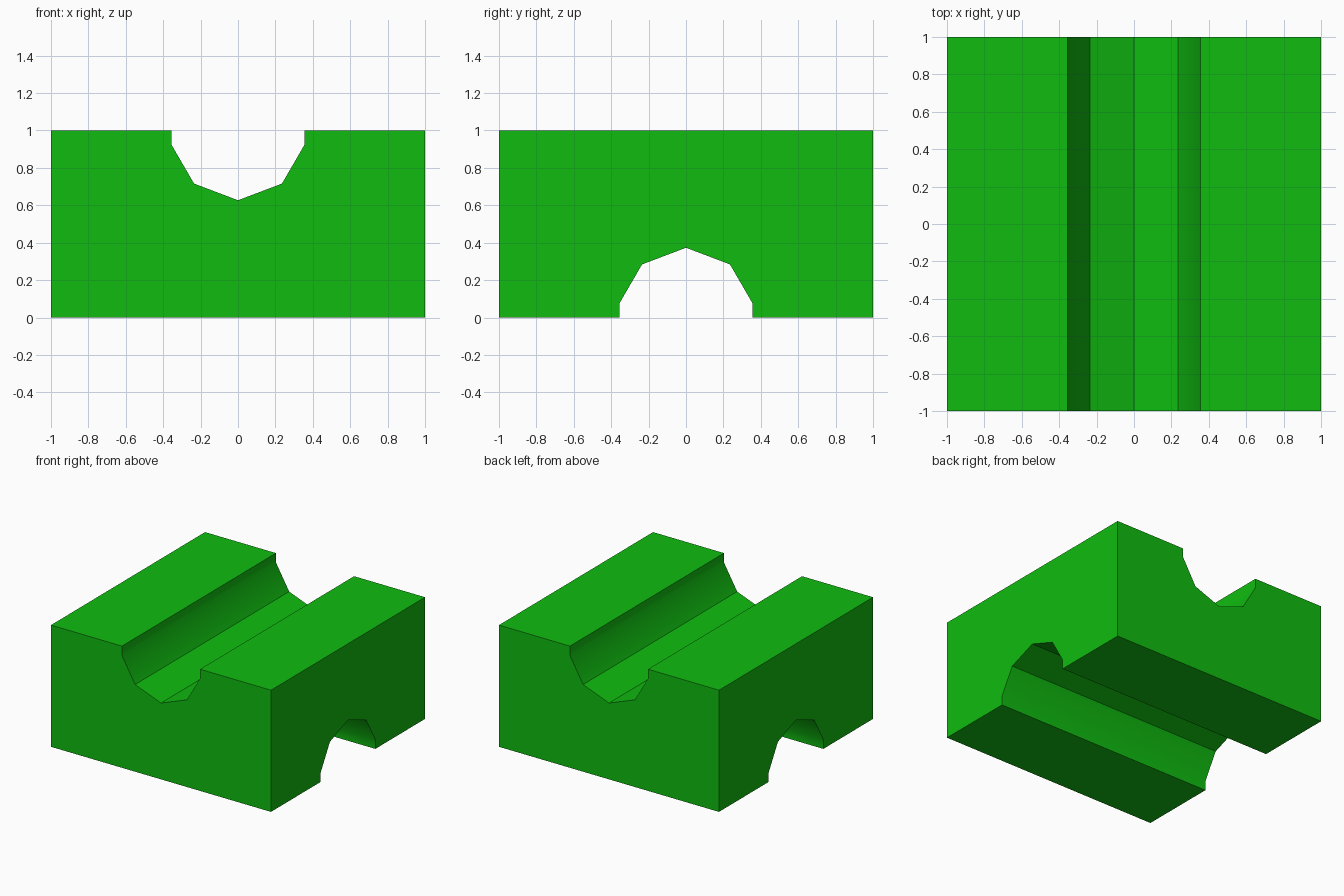
import bpy, bmesh, math
from mathutils import Matrix

if "Cube" in bpy.data.objects:
    bpy.data.objects.remove(bpy.data.objects["Cube"])

# Half of the groove cross-section: (sideways, depth), from rim to deepest point
HALF = [(0.355, -0.2), (0.355, 0.077), (0.235, 0.284), (0.0, 0.373)]
PROFILE = HALF + [(-s, d) for s, d in reversed(HALF[:-1])]


def make_object(name, bm):
    bmesh.ops.recalc_face_normals(bm, faces=bm.faces)
    mesh = bpy.data.meshes.new(name)
    bm.to_mesh(mesh)
    bm.free()
    obj = bpy.data.objects.new(name, mesh)
    bpy.context.collection.objects.link(obj)
    return obj


def groove_cutter(name, matrix):
    """Prism running along x, cutting upward from z = 0, then placed by matrix."""
    bm = bmesh.new()
    face = bm.faces.new([bm.verts.new((-1.2, s, d)) for s, d in PROFILE])
    ext = bmesh.ops.extrude_face_region(bm, geom=[face])
    verts = [v for v in ext["geom"] if isinstance(v, bmesh.types.BMVert)]
    bmesh.ops.translate(bm, verts=verts, vec=(2.4, 0, 0))
    bmesh.ops.transform(bm, matrix=matrix, verts=bm.verts)
    obj = make_object(name, bm)
    obj.hide_render = True
    return obj


# Solid block
bm = bmesh.new()
bmesh.ops.create_cube(bm, size=1, matrix=Matrix.Translation((0, 0, 0.5)) @ Matrix.Diagonal((2, 2, 1, 1)))
block = make_object("grooved_block", bm)

# Bottom groove along x, top groove along y
flip = (Matrix.Translation((0, 0, 1)) @ Matrix.Rotation(math.pi / 2, 4, 'Z')
        @ Matrix.Rotation(math.pi, 4, 'X'))
cutters = [groove_cutter("bottom_groove_cutter", Matrix.Identity(4)),
           groove_cutter("top_groove_cutter", flip)]

bpy.context.view_layer.objects.active = block
block.select_set(True)
for cutter in cutters:
    mod = block.modifiers.new(cutter.name, 'BOOLEAN')
    mod.operation = 'DIFFERENCE'
    mod.solver = 'EXACT'
    mod.object = cutter
    bpy.ops.object.modifier_apply(modifier=mod.name)
    bpy.data.objects.remove(cutter, do_unlink=True)

# Soften only the shallow bends on the groove walls
bpy.ops.object.shade_smooth_by_angle(angle=math.radians(35))

# Green finish
green = bpy.data.materials.new("green")
green.diffuse_color = (0.005, 0.5, 0.005, 1)
green.use_nodes = True
green.node_tree.nodes["Principled BSDF"].inputs["Base Color"].default_value = green.diffuse_color
block.data.materials.clear()
block.data.materials.append(green)
